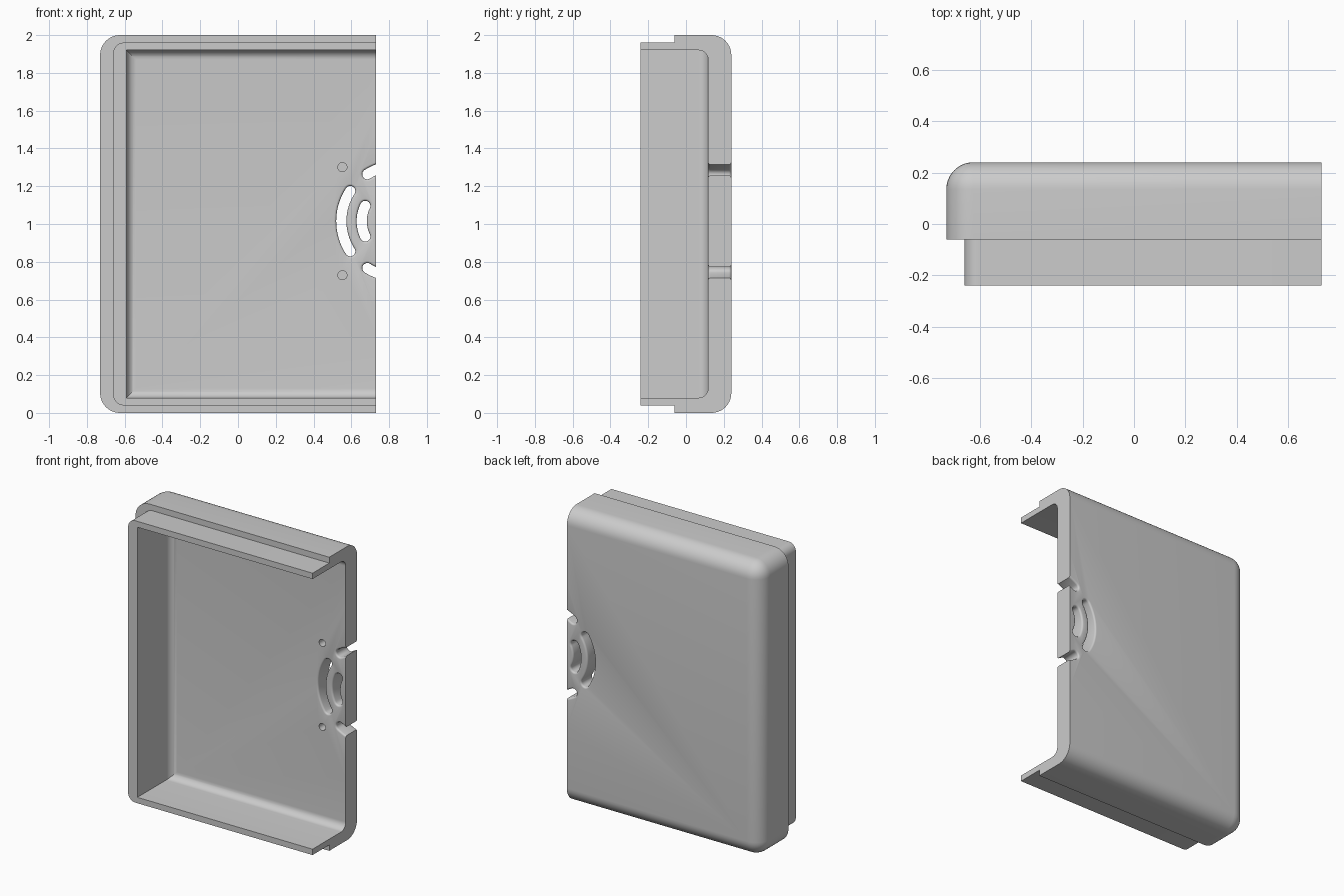
import bpy, bmesh
from math import sin, cos, pi, radians

old = bpy.data.objects.get("Cube")
if old:
    bpy.data.objects.remove(old, do_unlink=True)

grey = bpy.data.materials.new("light grey plastic")
grey.use_nodes = True
COLOUR = (0.6, 0.6, 0.6, 1)
grey.diffuse_color = COLOUR
grey.node_tree.nodes["Principled BSDF"].inputs["Base Color"].default_value = COLOUR

END = 0.73              # cut end of the shell
FLOOR, BACK = 0.117, 0.24
VENT_X, VENT_Z = 0.84, 1.015


def finish(bm, name):
    bmesh.ops.recalc_face_normals(bm, faces=bm.faces)
    mesh = bpy.data.meshes.new(name)
    bm.to_mesh(mesh)
    bm.free()
    mesh.materials.append(grey)
    obj = bpy.data.objects.new(name, mesh)
    bpy.context.collection.objects.link(obj)
    return obj


def box(name, lo, hi, radius=0, rounded=None):
    """Box whose edges chosen by rounded(midpoint, direction) are filleted."""
    bm = bmesh.new()
    bmesh.ops.create_cube(bm, size=1)
    for v in bm.verts:
        v.co = [a + (b - a) * (c + 0.5) for a, b, c in zip(lo, hi, v.co)]
    if rounded:
        edges = []
        for e in bm.edges:
            a, b = (v.co for v in e.verts)
            if rounded((a + b) / 2, b - a):
                edges.append(e)
        bmesh.ops.bevel(bm, geom=edges, offset=radius, segments=10,
                        profile=0.5, affect='EDGES', clamp_overlap=True)
    return finish(bm, name)


def slot_outline(radius, start, stop, half):
    """Arc slot with round ends, angles in degrees about the vent centre."""
    a, b = radians(start), radians(stop)
    pts = []
    n = 20
    for i in range(n + 1):
        t = a + (b - a) * i / n
        pts.append(((radius + half) * cos(t), (radius + half) * sin(t)))
    for i in range(1, 10):
        t = b + pi * i / 10
        pts.append((radius * cos(b) + half * cos(t), radius * sin(b) + half * sin(t)))
    for i in range(n + 1):
        t = b + (a - b) * i / n
        pts.append(((radius - half) * cos(t), (radius - half) * sin(t)))
    for i in range(1, 10):
        t = a + pi + pi * i / 10
        pts.append((radius * cos(a) + half * cos(t), radius * sin(a) + half * sin(t)))
    return pts


def slot_cutter(name, radius, start, stop, half=0.027, fillet=0.012):
    """Slot lofted through the wall, flaring out at both faces."""
    flare = [(fillet * (1 - cos(t)), fillet * (1 - sin(t)))
             for t in (pi / 2 * i / 4 for i in range(5))]
    layers = [(FLOOR - 0.03, fillet)] + [(FLOOR + d, w) for d, w in flare]
    layers += [(BACK - d, w) for d, w in reversed(flare)] + [(BACK + 0.03, fillet)]
    bm = bmesh.new()
    rings = []
    for y, w in layers:
        rings.append([bm.verts.new((VENT_X + x, y, VENT_Z + z))
                      for x, z in slot_outline(radius, start, stop, half + w)])
    count = len(rings[0])
    for r, s in zip(rings, rings[1:]):
        for i in range(count):
            j = (i + 1) % count
            bm.faces.new((r[i], r[j], s[j], s[i]))
    bm.faces.new(rings[0])
    bm.faces.new(rings[-1])
    return finish(bm, name)


def pin_hole_cutter(name, x, z, radius=0.024, depth=0.06):
    bm = bmesh.new()
    rings = [[bm.verts.new((x + radius * cos(2 * pi * i / 32), y, z + radius * sin(2 * pi * i / 32)))
              for i in range(32)] for y in (FLOOR - 0.03, FLOOR + depth)]
    for i in range(32):
        j = (i + 1) % 32
        bm.faces.new((rings[0][i], rings[0][j], rings[1][j], rings[1][i]))
    for r in rings:
        bm.faces.new(r)
    return finish(bm, name)


def combine(target, other, operation):
    mod = target.modifiers.new(other.name, 'BOOLEAN')
    mod.operation = operation
    mod.solver = 'EXACT'
    mod.object = other
    bpy.context.view_layer.objects.active = target
    bpy.ops.object.modifier_apply(modifier=mod.name)
    bpy.data.objects.remove(other, do_unlink=True)


def along_y(d):
    return abs(d.y) > 0.01


# Outer case: rounded everywhere except the mating rim and the cut end
case = box("enclosure_shell", (-0.73, -0.06, 0), (0.9, BACK, 2), 0.105,
           lambda m, d: m.x < 0.8 and (along_y(d) or m.y > 0.2))

# Stepped lip that plugs into the other half
lip = box("lip", (-0.66, -0.24, 0.04), (0.85, 0.03, 1.96), 0.055,
          lambda m, d: m.x < 0 and along_y(d))
combine(case, lip, 'UNION')

# Inside cavity, filleted where the walls meet the floor
cavity = box("cavity", (-0.59, -0.4, 0.08), (1.1, FLOOR, 1.92), 0.05,
             lambda m, d: m.x < 0.8 and m.y > 0.1 and not along_y(d))
combine(case, cavity, 'DIFFERENCE')

# Vent slots arranged in two rings around a centre beyond the cut end
for name, radius, start, stop in (("outer_slot", 0.293, 147, 213),
                                  ("inner_slot", 0.185, 154, 206),
                                  ("upper_slot", 0.293, 57, 122),
                                  ("lower_slot", 0.293, 238, 303)):
    combine(case, slot_cutter(name, radius, start, stop), 'DIFFERENCE')

# Blind screw holes above and below the vent
for side in (-1, 1):
    combine(case, pin_hole_cutter("screw_hole", 0.553, VENT_Z + side * 0.286), 'DIFFERENCE')

# Flat cut end
combine(case, box("end_cut", (END, -1, -1), (2, 1, 3)), 'DIFFERENCE')

bpy.ops.object.select_all(action='DESELECT')
case.select_set(True)
bpy.context.view_layer.objects.active = case
bpy.ops.object.shade_smooth_by_angle(angle=radians(30))
